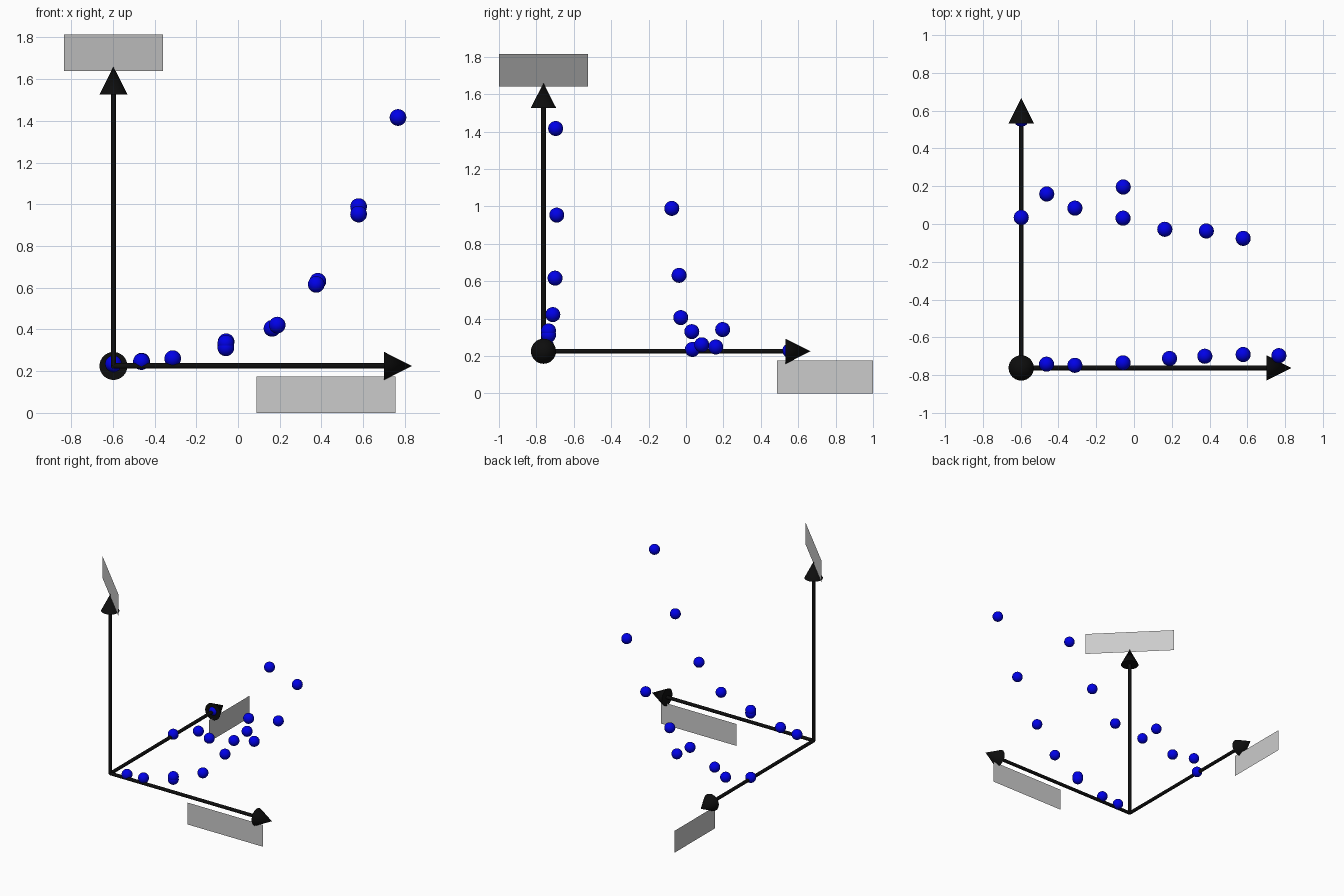
import bpy, math
from mathutils import Vector

if "Cube" in bpy.data.objects:
    bpy.data.objects.remove(bpy.data.objects["Cube"])

ORIGIN = Vector((-0.597, -0.762, 0.225))


def material(name, rgb):
    m = bpy.data.materials.new(name)
    m.diffuse_color = (*rgb, 1)
    m.use_nodes = True
    m.node_tree.nodes["Principled BSDF"].inputs["Base Color"].default_value = m.diffuse_color
    return m


black = material("black", (0.004, 0.004, 0.004))
blue = material("blue", (0.0, 0.0, 0.8))


def finish(name, mat, angle):
    ob = bpy.context.object
    ob.name = name
    ob.data.materials.append(mat)
    bpy.ops.object.shade_smooth_by_angle(angle=math.radians(angle))
    return ob


# Axis arrows: thin rod plus cone head
def arrow(name, direction, length, head=0.133):
    d = Vector(direction)
    rot = d.to_track_quat('Z', 'Y').to_euler()
    rod = length - head
    bpy.ops.mesh.primitive_cylinder_add(vertices=24, radius=0.013, depth=rod,
                                        location=ORIGIN + d * rod / 2, rotation=rot)
    finish(name + "_rod", black, 40)
    bpy.ops.mesh.primitive_cone_add(vertices=32, radius1=0.067, radius2=0, depth=head,
                                    location=ORIGIN + d * (rod + head / 2), rotation=rot)
    finish(name + "_head", black, 40)


arrow("x_axis", (1, 0, 0), 1.431)
arrow("y_axis", (0, 1, 0), 1.428)
arrow("z_axis", (0, 0, 1), 1.435)


# Flat upright label plates; turn is the rotation about z
def plate(name, center, width, height, turn):
    w, h = width / 2, height / 2
    me = bpy.data.meshes.new(name)
    me.from_pydata([(-w, 0, -h), (w, 0, -h), (w, 0, h), (-w, 0, h)], [], [(0, 1, 2, 3)])
    ob = bpy.data.objects.new(name, me)
    ob.location = center
    ob.rotation_euler.z = math.radians(turn)
    bpy.context.collection.objects.link(ob)


plate("x_label_plate", (0.422, ORIGIN.y, 0.0875), 0.667, 0.175, 0)
plate("y_label_plate", (ORIGIN.x, 0.743, 0.0875), 0.514, 0.175, 90)
plate("z_label_plate", (ORIGIN.x, ORIGIN.y, 1.727), 0.673, 0.175, 135)

# Data points: upper series, then series along the x axis
points = [
    (-0.597, 0.555, 0.228), (-0.597, 0.034, 0.235), (-0.462, 0.159, 0.248),
    (-0.313, 0.084, 0.260), (-0.057, 0.196, 0.341), (-0.058, 0.031, 0.330),
    (0.163, -0.028, 0.405), (0.383, -0.037, 0.631), (0.578, -0.076, 0.989),
    (-0.463, -0.742, 0.246), (-0.313, -0.748, 0.260), (-0.058, -0.735, 0.312),
    (-0.058, -0.735, 0.334), (0.188, -0.712, 0.421), (0.375, -0.700, 0.616),
    (0.578, -0.691, 0.953), (0.767, -0.697, 1.416),
]
for i, p in enumerate(points):
    bpy.ops.mesh.primitive_uv_sphere_add(segments=24, ring_count=16, radius=0.04, location=p)
    finish(f"data_point_{i + 1}", blue, 60)
